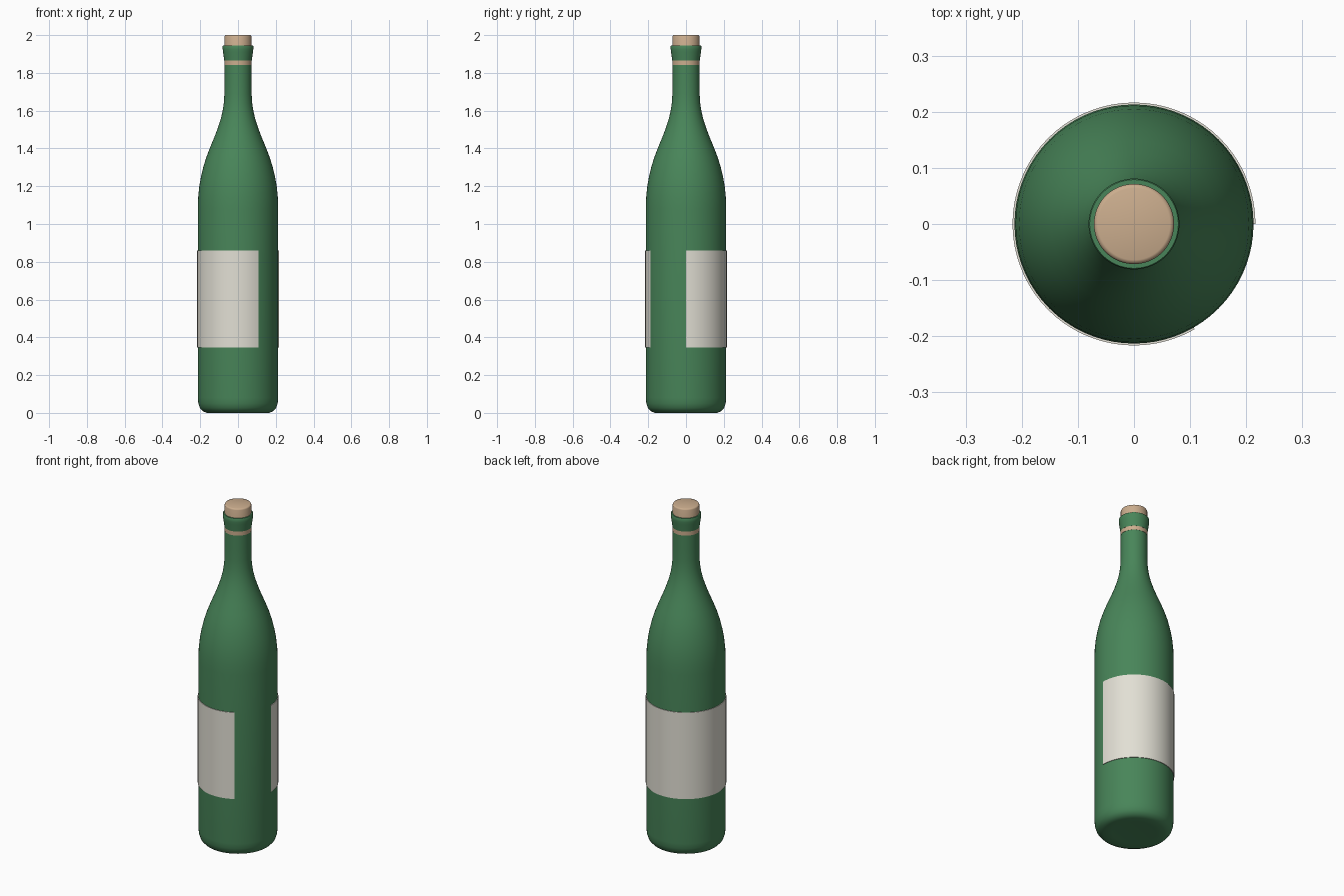
import bpy, bmesh, math

if "Cube" in bpy.data.objects:
    bpy.data.objects.remove(bpy.data.objects["Cube"])

SEG = 72


def material(name, rgb):
    m = bpy.data.materials.new(name)
    m.diffuse_color = (*rgb, 1)
    m.use_nodes = True
    m.node_tree.nodes["Principled BSDF"].inputs["Base Color"].default_value = m.diffuse_color
    return m


green = material("green glass", (0.065, 0.235, 0.100))
tan = material("cork tan", (0.60, 0.42, 0.27))
cream = material("label cream", (0.76, 0.74, 0.66))


def revolve(name, profile, mat, degrees=360, angle=40):
    """Spin a list of (radius, height) points around the z axis, starting at +x."""
    bm = bmesh.new()
    verts = [bm.verts.new((r, 0, z)) for r, z in profile]
    edges = [bm.edges.new(p) for p in zip(verts, verts[1:])]
    bmesh.ops.spin(bm, geom=verts + edges, cent=(0, 0, 0), axis=(0, 0, 1),
                   angle=math.radians(degrees), steps=round(SEG * degrees / 360))
    bmesh.ops.remove_doubles(bm, verts=bm.verts, dist=1e-5)
    bmesh.ops.dissolve_degenerate(bm, edges=bm.edges, dist=1e-6)
    bmesh.ops.recalc_face_normals(bm, faces=bm.faces)
    mesh = bpy.data.meshes.new(name)
    bm.to_mesh(mesh)
    bm.free()
    ob = bpy.data.objects.new(name, mesh)
    bpy.context.collection.objects.link(ob)
    mesh.materials.append(mat)
    bpy.ops.object.select_all(action='DESELECT')
    ob.select_set(True)
    bpy.context.view_layer.objects.active = ob
    bpy.ops.object.shade_smooth_by_angle(angle=math.radians(angle))
    return ob


# Bottle body: base, straight wall, shoulder and neck
revolve("bottle_body", [
    (0, 0.005), (0.12, 0.003), (0.165, 0.0), (0.188, 0.01), (0.202, 0.026),
    (0.210, 0.05), (0.213, 0.08), (0.213, 1.08), (0.211, 1.14), (0.205, 1.20),
    (0.196, 1.25), (0.183, 1.305), (0.167, 1.355), (0.148, 1.405),
    (0.127, 1.455), (0.108, 1.505), (0.093, 1.55), (0.082, 1.595),
    (0.075, 1.64), (0.072, 1.69), (0.0715, 1.76), (0.0715, 1.845), (0, 1.845)],
    green)

# Flared lip, open in the middle for the cork
revolve("bottle_lip", [
    (0.066, 1.866), (0.073, 1.866), (0.0755, 1.885), (0.079, 1.91),
    (0.081, 1.925), (0.081, 1.943), (0.079, 1.946), (0.066, 1.946),
    (0.066, 1.866)], green)

# Thin band below the lip
revolve("neck_band", [
    (0.066, 1.842), (0.0725, 1.842), (0.0725, 1.868), (0.066, 1.868),
    (0.066, 1.842)], tan)

# Cork stopper
revolve("cork", [
    (0, 1.86), (0.0715, 1.86), (0.0715, 1.992), (0.069, 1.998),
    (0.064, 2.0), (0, 2.0)], tan, angle=60)

# Wrapped paper label with a gap at the front right
revolve("paper_label", [
    (0.211, 0.347), (0.2165, 0.347), (0.2165, 0.86), (0.211, 0.86),
    (0.211, 0.347)], cream, degrees=300)
